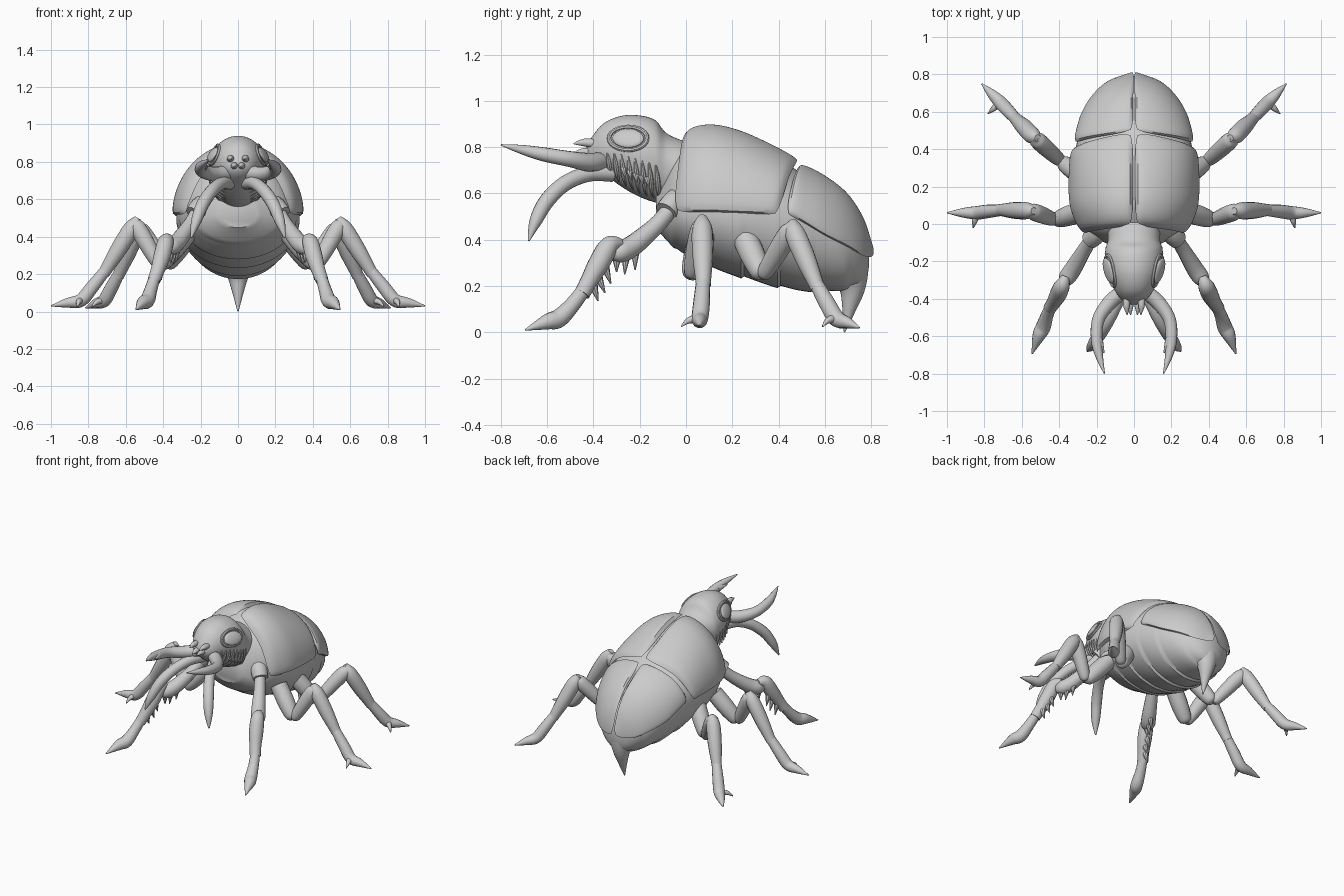
import bpy, bmesh, math
from mathutils import Vector

if "Cube" in bpy.data.objects:
    bpy.data.objects.remove(bpy.data.objects["Cube"])


def finish(name, bm, mirror):
    bmesh.ops.recalc_face_normals(bm, faces=bm.faces[:])
    me = bpy.data.meshes.new(name)
    bm.to_mesh(me)
    bm.free()
    me.shade_smooth()
    me.set_sharp_from_angle(angle=math.radians(40))
    ob = bpy.data.objects.new(name, me)
    bpy.context.collection.objects.link(ob)
    if mirror:
        ob.modifiers.new("mirror", "MIRROR").use_mirror_merge = False
    return ob


def skin(name, rows, closed=True, caps=True, mirror=False):
    """Skin a list of equal-length point rows."""
    bm = bmesh.new()
    vs = [[bm.verts.new(p) for p in r] for r in rows]
    n = len(rows[0])
    for a, b in zip(vs, vs[1:]):
        for i in range(n if closed else n - 1):
            j = (i + 1) % n
            bm.faces.new((a[i], a[j], b[j], b[i]))
    if caps:
        bm.faces.new(vs[0])
        bm.faces.new(vs[-1])
    return finish(name, bm, mirror)


def spline(pts, steps):
    P = [Vector(p) for p in pts]
    out = []
    for i in range(len(P) - 1):
        a, b, c, d = P[max(i - 1, 0)], P[i], P[i + 1], P[min(i + 2, len(P) - 1)]
        for s in range(steps):
            t = s / steps
            out.append(0.5 * (2 * b + (c - a) * t + (2 * a - 5 * b + 4 * c - d) * t * t
                              + (3 * b - a - 3 * c + d) * t ** 3))
    return out + [P[-1]]


def tube(name, pts, sides=14, steps=5, mirror=True):
    """Round limb along (x, y, z, radius) points."""
    C = spline(pts, steps)
    n, rows = None, []
    for i, p in enumerate(C):
        t = (C[min(i + 1, len(C) - 1)].xyz - C[max(i - 1, 0)].xyz).normalized()
        n = t.orthogonal() if n is None else n - t * n.dot(t)
        n.normalize()
        b = t.cross(n)
        r = max(p.w, 0.002)
        rows.append([p.xyz + (n * math.cos(2 * math.pi * k / sides)
                              + b * math.sin(2 * math.pi * k / sides)) * r for k in range(sides)])
    return skin(name, rows, mirror=mirror)


def sample(keys, y):
    """Smoothly interpolate section values at y."""
    y = min(max(y, keys[0][0]), keys[-1][0])
    i = max(k for k in range(len(keys) - 1) if keys[k][0] <= y)
    slope = lambda a, b: (Vector(b[1:]) - Vector(a[1:])) / (b[0] - a[0])
    m0 = slope(keys[max(i - 1, 0)], keys[i + 1])
    m1 = slope(keys[i], keys[min(i + 2, len(keys) - 1)])
    h = keys[i + 1][0] - keys[i][0]
    t = (y - keys[i][0]) / h
    return ((2 * t**3 - 3 * t**2 + 1) * Vector(keys[i][1:]) + (t**3 - 2 * t**2 + t) * h * m0
            + (3 * t**2 - 2 * t**3) * Vector(keys[i + 1][1:]) + (t**3 - t**2) * h * m1)


def section(keys, y, a, k=1.0):
    s = sample(keys, y)
    w, top, mid = s[0], s[1], s[2]
    h = top - mid if math.cos(a) > 0 else mid - s[3]
    return Vector((w * math.sin(a) * k, y, mid + h * math.cos(a) * k))


def loft(name, keys, rows, sides=48, plates=0.0):
    out = []
    for i in range(rows + 1):
        y = keys[0][0] + (keys[-1][0] - keys[0][0]) * i / rows
        saw = plates * (((y + 0.2) / 0.15) % 1.0)
        out.append([section(keys, y, 2 * math.pi * j / sides,
                            1 + saw * max(0, -math.cos(2 * math.pi * j / sides)))
                    for j in range(sides)])
    return skin(name, out)


# Body core: y, half width, top, widest height, bottom
body = [(-.13, .10, .62, .52, .45), (-.05, .24, .77, .52, .37), (.03, .29, .83, .52, .32),
        (.12, .32, .86, .52, .28), (.22, .33, .84, .51, .25), (.35, .32, .79, .50, .215),
        (.48, .295, .70, .47, .19), (.6, .25, .64, .42, .185), (.7, .19, .55, .38, .19),
        (.77, .10, .44, .34, .22), (.79, .03, .36, .33, .28)]
loft("body", body, 70, plates=0.05)

# Wing cases, pillowed so their rims sink into the body
def wing_case(name, keys, front, back, n=36):
    rows = []
    for i in range(n + 1):
        row = []
        for j in range(n + 1):
            a, b = 2 * i / n - 1, 2 * j / n - 1
            a, b = a * (1 - .07 * b**6), b * (1 - .05 * a**6)
            u, v = (a + 1) / 2, (b + 1) / 2
            y0 = front[0] + (front[1] - front[0]) * v
            y1 = back[0] + (back[1] - back[0]) * v
            pillow = (1 - abs(a)**14) * (1 - abs(b)**18)
            th = .02 + v * (math.pi / 2 - .0)
            row.append(section(keys, y0 + (y1 - y0) * u, th, .92 + .08 * pillow**.5))
        rows.append(row)
    return skin(name, rows, closed=False, caps=False, mirror=True)

fore = [(-.06, .27, .80, .53, .5), (0, .31, .875, .52, .5), (.1, .345, .902, .52, .5),
        (.22, .352, .88, .515, .5), (.36, .345, .82, .51, .5), (.5, .32, .745, .5, .5)]
hind = [(.42, .325, .755, .52, .4), (.5, .312, .73, .48, .4), (.6, .28, .68, .42, .4),
        (.7, .215, .60, .37, .3), (.77, .13, .49, .33, .3), (.81, .02, .37, .32, .3)]
wing_case("front_wing_case", fore, (-.01, -.055), (.495, .40))
wing_case("rear_wing_case", hind, (.495, .43), (.81, .81))

# Tail spike
tube("tail_spike", [(0, .66, .36, .12), (0, .70, .27, .095), (0, .718, .19, .058),
                    (0, .705, .1, .03), (0, .685, 0, .003)], sides=20, mirror=False)

# Head
head = [(-.43, .025, .80, .78, .76), (-.41, .06, .84, .78, .73), (-.36, .10, .90, .79, .69),
        (-.28, .135, .935, .79, .63), (-.2, .155, .937, .77, .585), (-.13, .152, .915, .75, .56),
        (-.09, .14, .865, .73, .55), (-.02, .14, .83, .70, .53), (.06, .13, .80, .68, .52)]
loft("head", head, 50)

def head_side(y, z):
    s = sample(head, y)
    return s[0] * math.sqrt(max(0, 1 - ((z - s[2]) / (s[1] - s[2]))**2))

# Eyes with raised rims
bm = bmesh.new()
bmesh.ops.create_uvsphere(bm, u_segments=24, v_segments=14, radius=1)
for v in bm.verts:
    y, z = -.25 + v.co.y * .068, .838 + v.co.z * .04
    v.co = (head_side(-.25, .838) + v.co.x * .018 + (y + .25) * .25 - (z - .838) * .5, y, z)
finish("eye", bm, True)
rim = []
for k in range(25):
    f = 2 * math.pi * k / 24
    y, z = -.25 + .082 * math.cos(f), .838 + .05 * math.sin(f)
    rim.append((head_side(y, z), y, z, .01))
tube("eye_rim", rim, sides=8, steps=1)

# Cheek folds and small mouth teeth
for k in range(9):
    y = -.37 + k * .03
    tube("cheek_fold", [(*section(head, y + d * .02, math.radians(a)), r) for d, a, r in
                        ((0, 98, .003), (.3, 115, .011), (.6, 135, .011), (1, 155, .003))], sides=8)
for k in range(5):
    p = section(head, -.27 + k * .025, math.radians(120))
    tube("cheek_tooth", [(*p, .014), (p.x + .015, p.y + .008, p.z - .035, .003)], sides=8, steps=2)
for x, z in ((.04, .815), (.02, .775)):
    tube("snout_spike", [(x, -.39, z, .02), (x, -.44, z + .005, .017), (x * .9, -.485, z, .003)], sides=10)

# Mandibles and lower horns
tube("mandible", [(.06, -.36, .74, .04), (.13, -.42, .735, .04), (.19, -.51, .75, .034),
                  (.20, -.62, .77, .03), (.185, -.71, .79, .02), (.158, -.80, .81, .003)], steps=7)
tube("mandible_tooth", [(.19, -.62, .77, .025), (.16, -.69, .78, .003)], sides=10)
tube("lower_horn", [(.05, -.32, .69, .04), (.09, -.42, .685, .034), (.14, -.52, .645, .034),
                    (.19, -.60, .57, .034), (.225, -.65, .48, .027), (.25, -.68, .395, .004)], steps=7)

# Front legs
tube("front_hip", [(.15, .02, .60, .06), (.20, -.05, .56, .055), (.235, -.085, .52, .05)])
tube("front_thigh", [(.22, -.07, .53, .035), (.26, -.13, .46, .038), (.32, -.23, .375, .046),
                     (.36, -.29, .345, .045), (.385, -.325, .345, .02)])
tube("front_shin", [(.365, -.28, .385, .02), (.385, -.33, .375, .042), (.405, -.375, .30, .046),
                    (.43, -.42, .22, .038), (.45, -.45, .165, .035)])
tube("front_foot", [(.44, -.43, .20, .03), (.465, -.49, .12, .034), (.485, -.55, .06, .04),
                    (.51, -.60, .045, .034), (.545, -.695, .01, .003)])
for p, q in (((.32, -.22, .35), (.33, -.22, .27)), ((.34, -.26, .33), (.35, -.265, .25)),
             ((.36, -.3, .32), (.36, -.30, .26)), ((.40, -.35, .28), (.40, -.325, .21)),
             ((.41, -.38, .24), (.41, -.35, .17)), ((.43, -.40, .2), (.43, -.38, .135))):
    tube("front_leg_spine", [(*p, .02), (*q, .003)], sides=8, steps=2)

# Middle and rear legs share one layout: hip, low joint, knee, ankle, foot, tip
def leg(name, hip, low, knee, ankle, foot, tip, hook):
    hip, low, knee, ankle, foot, tip = map(Vector, (hip, low, knee, ankle, foot, tip))
    tube(name + "_hip", [(*hip, .055), (*hip.lerp(low, .5), .055), (*hip.lerp(low, .9), .043), (*low, .02)])
    tube(name + "_thigh", [(*low, .02), (*low.lerp(knee, .12), .036), (*low.lerp(knee, .6), .046),
                           (*low.lerp(knee, .92), .043), (*(knee + Vector((0, 0, .02))), .018)])
    tube(name + "_shin", [(*(knee + Vector((-.015, 0, .025))), .018), (*knee.lerp(ankle, .1), .044),
                          (*knee.lerp(ankle, .5), .045), (*knee.lerp(ankle, .9), .034), (*ankle, .032)])
    tube(name + "_foot", [(*knee.lerp(ankle, .9), .03), (*ankle.lerp(foot, .5), .036), (*foot, .036),
                          (*foot.lerp(tip, .45), .026), (*tip, .003)])
    h = Vector(hook)
    tube(name + "_claw", [(*foot, .022), (*(foot.lerp(h, .6) + Vector((0, 0, .012))), .014),
                          (*h, .003)], sides=10)

leg("middle_leg", (.27, .07, .42), (.42, .02, .24), (.55, .07, .475), (.72, .075, .20),
    (.84, .06, .06), (1.0, .06, .03), (.86, -.02, .025))
leg("rear_leg", (.25, .245, .43), (.385, .33, .24), (.53, .46, .455), (.64, .57, .19),
    (.715, .65, .06), (.815, .75, .02), (.78, .59, .025))
